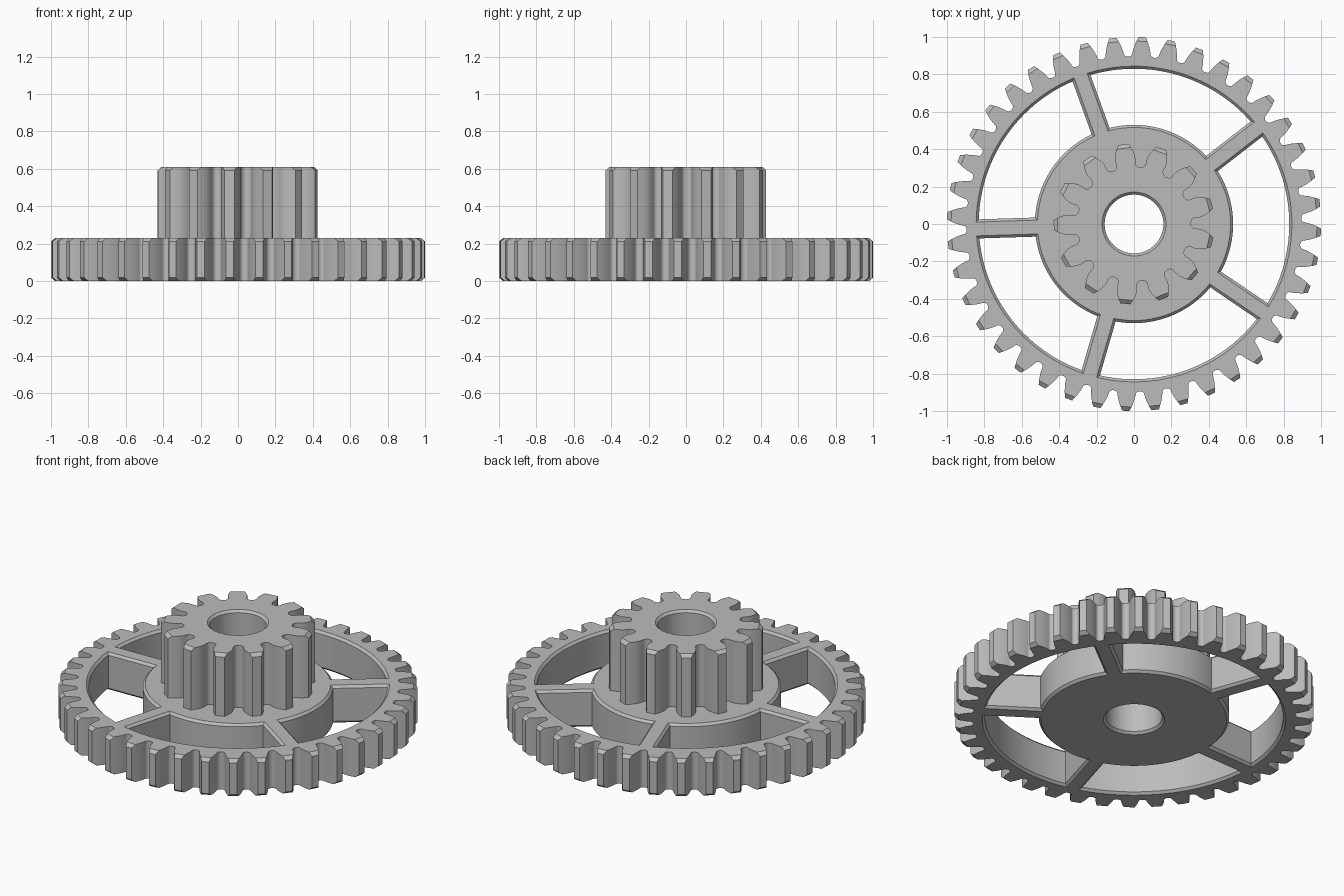
import bpy
import bmesh
from math import acos, asin, cos, pi, radians, sin, sqrt, tan

cube = bpy.data.objects.get("Cube")
if cube:
    bpy.data.objects.remove(cube)

WHEEL_TOP, PINION_TOP = 0.23, 0.61
BORE, CHAMFER = 0.157, 0.014

grey = bpy.data.materials.new("light_grey")
grey.use_nodes = True
grey.diffuse_color = (0.5, 0.5, 0.5, 1)
grey.node_tree.nodes["Principled BSDF"].inputs["Base Color"].default_value = (0.5, 0.5, 0.5, 1)


def loft(name, rings):
    """Closed solid through rings of equally many 3D points."""
    bm = bmesh.new()
    loops = [[bm.verts.new(p) for p in ring] for ring in rings]
    n = len(loops[0])
    for low, high in zip(loops, loops[1:]):
        for i in range(n):
            j = (i + 1) % n
            bm.faces.new((low[i], low[j], high[j], high[i]))
    bm.faces.new(loops[0][::-1])
    bm.faces.new(loops[-1])
    bmesh.ops.remove_doubles(bm, verts=bm.verts, dist=1e-5)
    bmesh.ops.recalc_face_normals(bm, faces=bm.faces)
    mesh = bpy.data.meshes.new(name)
    bm.to_mesh(mesh)
    bm.free()
    mesh.materials.append(grey)
    obj = bpy.data.objects.new(name, mesh)
    bpy.context.collection.objects.link(obj)
    return obj


def polar(r, a, z):
    return (r * cos(a), r * sin(a), z)


def involute(a):
    return tan(a) - a


def gear(name, teeth, tip, phase, widen, levels, bevel):
    """Involute gear; levels are (z, bevelled tip or not)."""
    module = tip / (teeth / 2 + 1)
    pitch_r = module * teeth / 2
    base_r = pitch_r * cos(radians(20))
    root = tip - 2.2 * module
    start = root + 0.4 * module

    def half(r):
        slope = involute(acos(min(1, base_r / r)))
        return pi / (2 * teeth) + involute(radians(20)) - slope + widen

    def side(bevelled):
        # Rounded root, then the flank up to the tip
        foot = half(start)
        run = min(0.45 * module / start, (pi / teeth - foot) * 0.95)
        pts = []
        for k in range(5):
            t = pi / 2 * (1 - k / 5)
            pts.append((start - (start - root) * sin(t), foot + run * (1 - cos(t))))
        edge = tip - bevel
        pts += [(r, half(r)) for r in (start + (edge - start) * k / 5 for k in range(6))]
        pts.append(pts[-1] if bevelled else (tip, half(tip)))
        return pts

    rings = []
    for z, bevelled in levels:
        pts = side(bevelled)
        ring = []
        for i in range(teeth):
            mid = phase + 2 * pi * i / teeth
            ring += [polar(r, mid - a, z) for r, a in pts]
            ring += [polar(r, mid + a, z) for r, a in reversed(pts)]
        rings.append(ring)
    return loft(name, rings)


def pocket(start_angle):
    """Window between two spokes, flared at both faces for the chamfers."""
    def outline(grow, z):
        inner, outer, spoke = 0.53 - grow, 0.83 + grow, 0.051 - grow
        ring, steps = [], 32
        for r, order in ((inner, range(steps, -1, -1)), (outer, range(steps + 1))):
            a = start_angle + asin(spoke / r)
            b = start_angle + 2 * pi / 5 - asin(spoke / r)
            ring += [polar(r, a + (b - a) * k / steps, z) for k in order]
        return ring
    c = CHAMFER
    return loft("pocket_cutter", [outline(2 * c, -c), outline(0, c),
                                  outline(0, WHEEL_TOP - c), outline(2 * c, WHEEL_TOP + c)])


def combine(target, other, operation):
    mod = target.modifiers.new(operation.lower(), "BOOLEAN")
    mod.operation, mod.solver, mod.object = operation, "EXACT", other
    bpy.context.view_layer.objects.active = target
    bpy.ops.object.modifier_apply(modifier=mod.name)
    bpy.data.objects.remove(other)


# Large wheel, with tooth tips bevelled at both faces
b = 0.018
wheel = gear("double_gear", 40, 1.0, radians(-2.5), 0.002,
             [(0, True), (b, False), (WHEEL_TOP - b, False), (WHEEL_TOP, True)], 0.022)

# Windows that leave five spokes
for i in range(5):
    combine(wheel, pocket(radians(37.8 + 72 * i)), "DIFFERENCE")

# Small pinion rising from the hub
pinion = gear("pinion", 13, 0.43, radians(97.7), 0.02,
              [(WHEEL_TOP - 0.05, False), (PINION_TOP - b, False), (PINION_TOP, True)], 0.02)
combine(wheel, pinion, "UNION")

# Shaft bore, chamfered at both ends
c = CHAMFER
bore_rings = [[polar(r, 2 * pi * k / 64, z) for k in range(64)]
              for r, z in ((BORE + 2 * c, -c), (BORE, c),
                           (BORE, PINION_TOP - c), (BORE + 2 * c, PINION_TOP + c))]
combine(wheel, loft("bore_cutter", bore_rings), "DIFFERENCE")

bpy.ops.object.select_all(action="DESELECT")
wheel.select_set(True)
bpy.context.view_layer.objects.active = wheel
bpy.ops.object.shade_smooth_by_angle(angle=radians(25))
